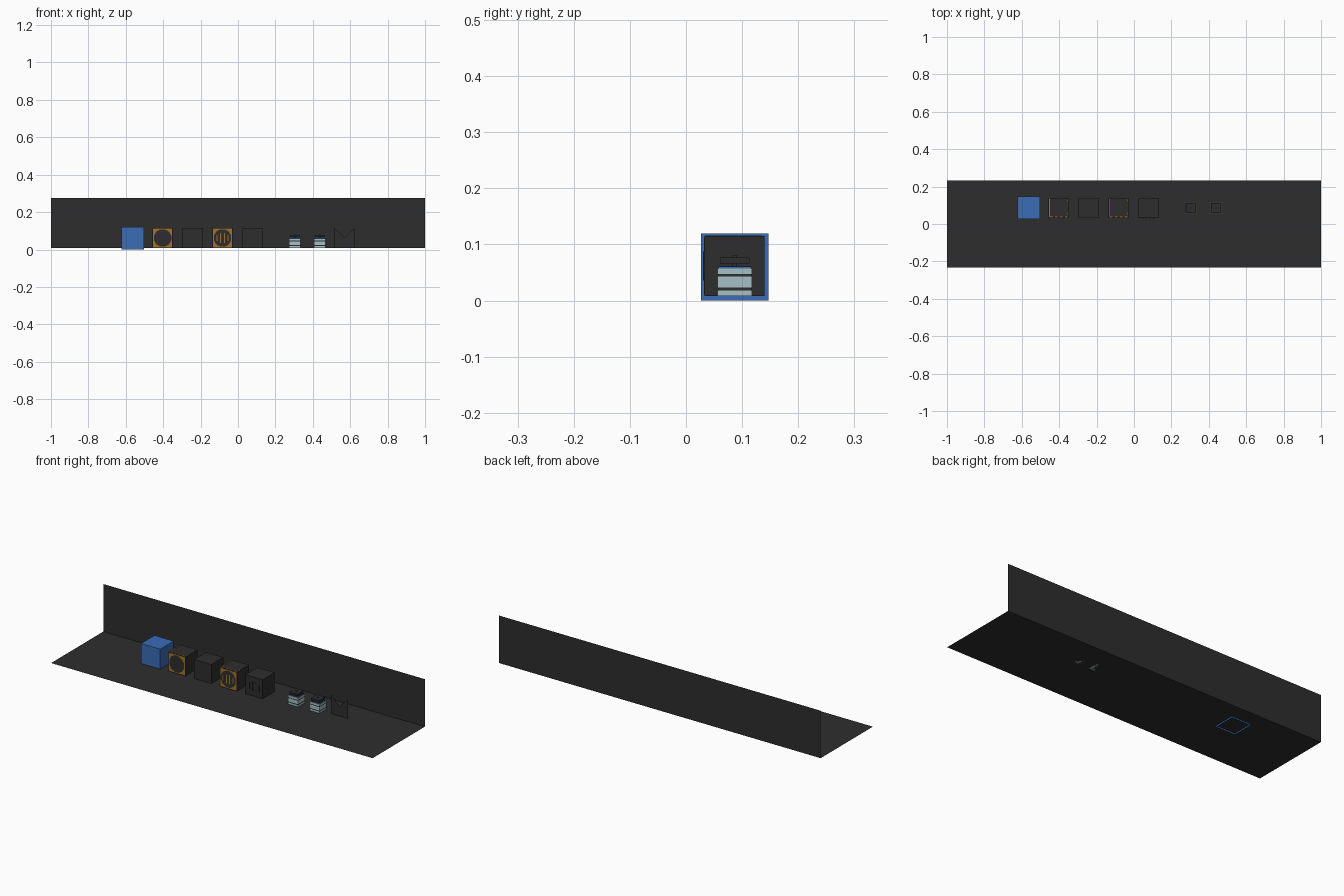
import bpy, bmesh, math

if "Cube" in bpy.data.objects:
    bpy.data.objects.remove(bpy.data.objects["Cube"])


def material(name, rgb):
    m = bpy.data.materials.new(name)
    m.diffuse_color = (*rgb, 1)
    m.use_nodes = True
    m.node_tree.nodes["Principled BSDF"].inputs["Base Color"].default_value = m.diffuse_color
    return m


DARK = material("charcoal", (0.027, 0.027, 0.027))
BLUE = material("blue", (0.042, 0.15, 0.47))
ORANGE = material("orange", (0.36, 0.17, 0.025))
PALE = material("pale_cyan", (0.38, 0.53, 0.56))


def finish(name, bm, mat):
    mesh = bpy.data.meshes.new(name)
    bm.to_mesh(mesh)
    bm.free()
    mesh.materials.append(mat)
    ob = bpy.data.objects.new(name, mesh)
    bpy.context.collection.objects.link(ob)
    return ob


def box(name, x, y, z, mat, open_bottom=False):
    """Box from (min, max) pairs on each axis."""
    bm = bmesh.new()
    bmesh.ops.create_cube(bm, size=1)
    for v in bm.verts:
        v.co = [(r[0] + r[1]) / 2 + c * (r[1] - r[0]) for c, r in zip(v.co, (x, y, z))]
    if open_bottom:
        bm.normal_update()
        low = [f for f in bm.faces if f.normal.z < -0.5]
        bmesh.ops.delete(bm, geom=low, context='FACES')
    return finish(name, bm, mat)


def sheet(name, points, mat):
    """One flat polygon."""
    bm = bmesh.new()
    bm.faces.new([bm.verts.new(p) for p in points])
    return finish(name, bm, mat)


FLOOR, TOP = 0.008, 0.115
Y0, Y1, MID = 0.033, 0.14, 0.087
HALF = 0.0535
CZ = (FLOOR + TOP) / 2

# Floor and back wall
sheet("floor", [(-1, -0.232, FLOOR), (1, -0.232, FLOOR),
                (1, 0.232, FLOOR), (-1, 0.232, FLOOR)], DARK)
sheet("back_wall", [(-1, 0.232, FLOOR), (1, 0.232, FLOOR),
                    (1, 0.232, 0.275), (-1, 0.232, 0.275)], DARK)

# Large blue cover, open underneath
box("blue_cover", (-0.622, -0.503), (0.027, 0.147), (0, 0.12), BLUE, True)

# Row of four dark cubes
CUBES = (-0.403, -0.243, -0.083, 0.077)
for i, cx in enumerate(CUBES):
    box(f"cube_{i + 1}", (cx - HALF, cx + HALF), (Y0, Y1), (FLOOR, TOP), DARK)

# Orange front frames with a round dark centre, and trim on the top edges
for cx in (CUBES[0], CUBES[2]):
    r = 0.051
    box("front_frame", (cx - r, cx + r), (Y0 - 0.001, Y0), (CZ - r, CZ + r), ORANGE)
    ring = [math.tau * (k + 0.5) / 12 for k in range(12)]
    sheet("frame_centre", [(cx + 0.048 * math.cos(a), Y0 - 0.002, CZ + 0.048 * math.sin(a))
                           for a in ring], DARK)
    box("top_trim_left", (cx - 0.051, cx - 0.047), (Y0 + 0.005, Y1 - 0.005),
        (TOP, TOP + 0.001), ORANGE)
    for k in range(4):
        s = cx - 0.045 + 0.026 * k
        box("top_trim_front", (s, s + 0.014), (Y0 + 0.002, Y0 + 0.006),
            (TOP, TOP + 0.001), ORANGE)
    for y in (0.05, 0.12):
        box("top_trim_right", (cx + 0.047, cx + 0.051), (y, y + 0.012),
            (TOP, TOP + 0.001), ORANGE)

# Upright bars on the fronts of the patterned cubes
for cx, mat in ((CUBES[2], ORANGE), (CUBES[3], DARK)):
    for k, h in enumerate((0.016, 0.026, 0.026, 0.016)):
        s = cx - 0.03 + 0.02 * k
        box("front_bar", (s - 0.003, s + 0.003), (Y0 - 0.003, Y0), (CZ - h, CZ + h), mat)

# Two layered pale blocks with dark seams and a small dark lid
for cx in (0.303, 0.437):
    def layer(name, half, z, mat):
        box(name, (cx - half, cx + half), (MID - half, MID + half), z, mat)

    layer("pale_base", 0.031, (FLOOR, 0.018), PALE)
    layer("lower_seam", 0.030, (0.018, 0.023), DARK)
    layer("pale_middle", 0.031, (0.023, 0.043), PALE)
    layer("upper_seam", 0.030, (0.043, 0.047), DARK)
    layer("pale_top", 0.031, (0.047, 0.0575), PALE)
    layer("blue_rim", 0.029, (0.0575, 0.060), BLUE)
    layer("dark_top", 0.028, (0.060, 0.061), DARK)
    layer("lid_stem", 0.004, (0.061, 0.080), DARK)
    layer("lid_plate", 0.026, (0.066, 0.077), DARK)

# Upright notched card
sheet("notched_card", [(0.517, MID, FLOOR), (0.623, MID, FLOOR), (0.623, MID, TOP),
                       (0.57, MID, 0.064), (0.517, MID, TOP)], DARK)
